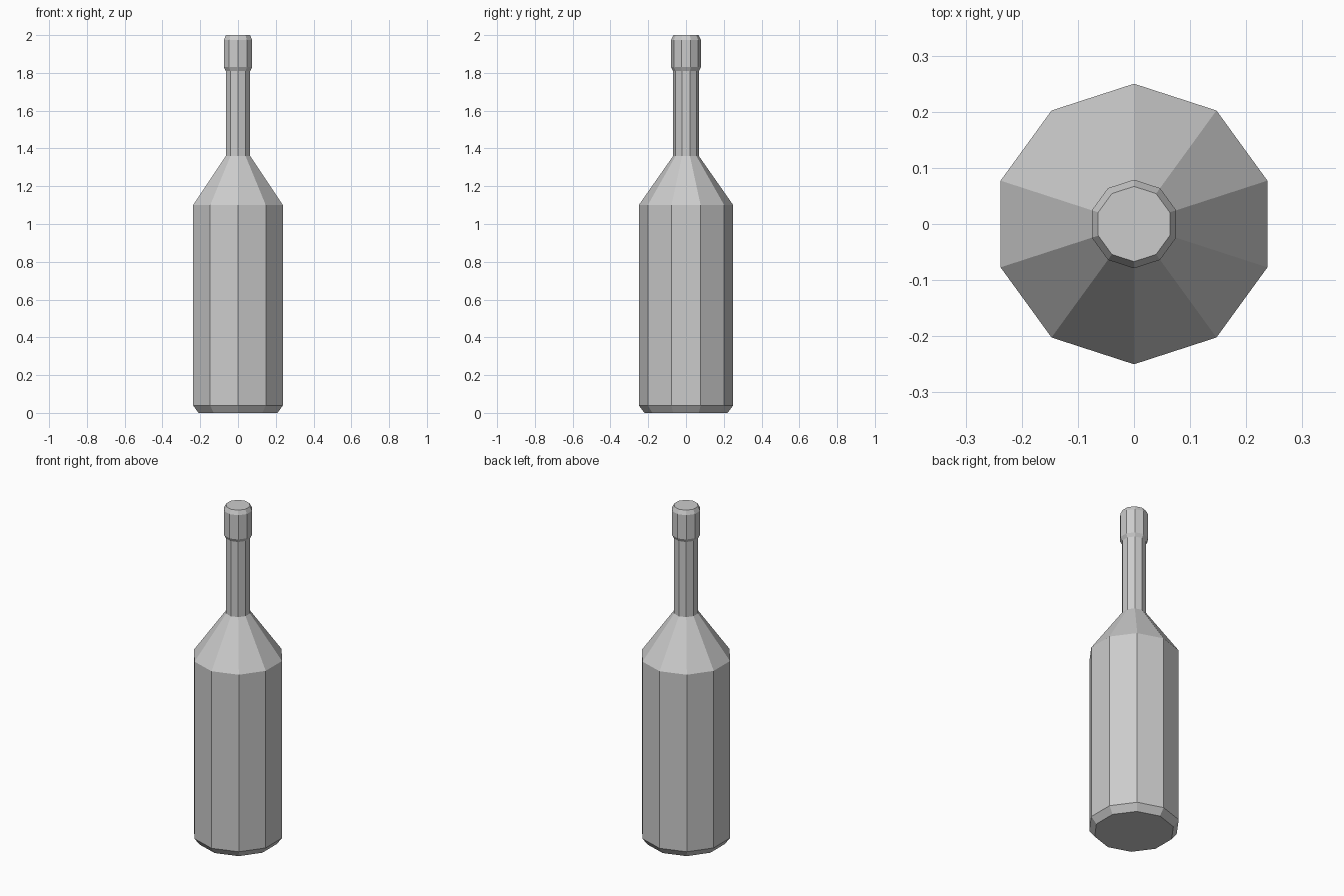
import bpy, bmesh
from math import cos, sin, pi

if "Cube" in bpy.data.objects:
    bpy.data.objects.remove(bpy.data.objects["Cube"])

SIDES = 10


def lathe(name, profile):
    """Closed faceted solid of revolution from (radius, z) pairs."""
    bm = bmesh.new()
    rings = []
    for r, z in profile:
        angles = [pi / 2 + 2 * pi * i / SIDES for i in range(SIDES)]
        rings.append([bm.verts.new((r * cos(a), r * sin(a), z)) for a in angles])
    for low, high in zip(rings, rings[1:]):
        for i in range(SIDES):
            j = (i + 1) % SIDES
            bm.faces.new((low[i], low[j], high[j], high[i]))
    bm.faces.new(rings[0][::-1])
    bm.faces.new(rings[-1])
    mesh = bpy.data.meshes.new(name)
    bm.to_mesh(mesh)
    bm.free()
    obj = bpy.data.objects.new(name, mesh)
    bpy.context.collection.objects.link(obj)
    return obj


# Bottle: bevelled base, body, sloped shoulder, neck and thicker bevelled lip
lathe("bottle", [
    (0.22, 0.0), (0.25, 0.04), (0.25, 1.10),
    (0.068, 1.36), (0.068, 1.81),
    (0.079, 1.83), (0.079, 1.975), (0.067, 2.0),
])
